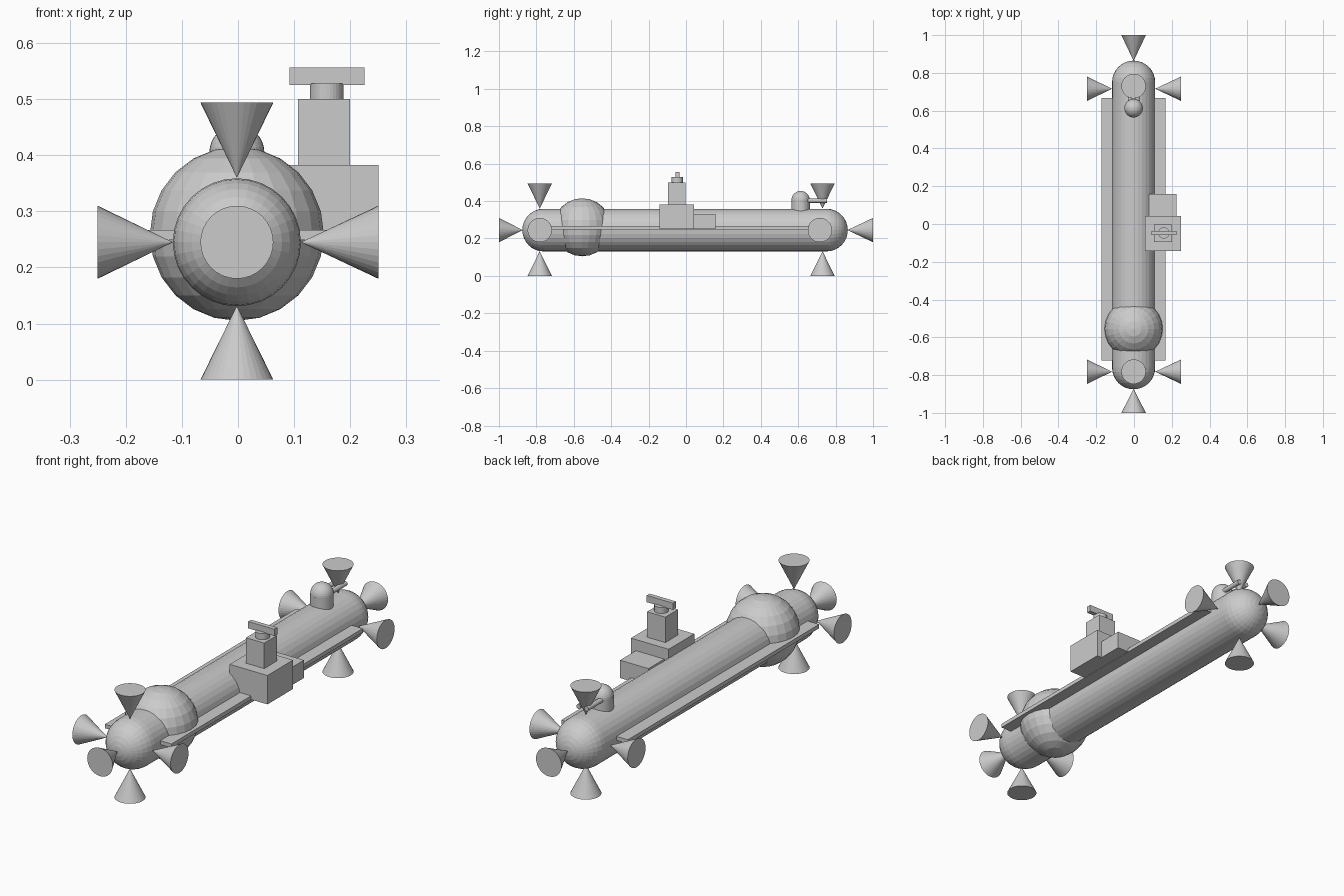
import bpy, bmesh
from math import pi, sin, cos
from mathutils import Vector, Matrix

if "Cube" in bpy.data.objects:
    bpy.data.objects.remove(bpy.data.objects["Cube"])

CX, CZ = -0.002, 0.245   # hull axis
R = 0.114                # hull radius


def finish(name, bm):
    bmesh.ops.recalc_face_normals(bm, faces=bm.faces)
    mesh = bpy.data.meshes.new(name)
    bm.to_mesh(mesh)
    bm.free()
    obj = bpy.data.objects.new(name, mesh)
    bpy.context.collection.objects.link(obj)
    return obj


def box(name, x, y, z):
    """Box from (min, max) pairs on each axis."""
    bm = bmesh.new()
    size = [b - a for a, b in (x, y, z)]
    mid = [(a + b) / 2 for a, b in (x, y, z)]
    bmesh.ops.create_cube(bm, size=1, matrix=Matrix.Translation(mid) @ Matrix.Diagonal((*size, 1)))
    return finish(name, bm)


def cone(name, start, end, r1, r2, segments=32):
    """Cone or cylinder running from start to end."""
    a, b = Vector(start), Vector(end)
    rot = (b - a).to_track_quat('Z', 'Y').to_matrix().to_4x4()
    bm = bmesh.new()
    bmesh.ops.create_cone(bm, cap_ends=True, segments=segments, radius1=r1, radius2=r2,
                          depth=(b - a).length, matrix=Matrix.Translation((a + b) / 2) @ rot)
    return finish(name, bm)


def sphere(name, centre, r, u, v):
    bm = bmesh.new()
    bmesh.ops.create_uvsphere(bm, u_segments=u, v_segments=v, radius=r,
                              matrix=Matrix.Translation(centre))
    return finish(name, bm)


# Hull: a capsule profile spun around the long axis
bm = bmesh.new()
arc = [i * pi / 16 for i in range(9)]
profile = [(R * sin(t), -0.761 - R * cos(t)) for t in arc]
profile += [(R * cos(t), 0.751 + R * sin(t)) for t in arc]
verts = [bm.verts.new((CX + r, y, CZ)) for r, y in profile]
edges = [bm.edges.new(pair) for pair in zip(verts, verts[1:])]
bmesh.ops.spin(bm, geom=verts + edges, cent=(CX, 0, CZ), axis=(0, 1, 0),
               angle=2 * pi, steps=32, use_duplicate=False)
bmesh.ops.remove_doubles(bm, verts=bm.verts, dist=0.0005)
finish("hull", bm)

# Bulging sphere near the front and flat plate through the hull
sphere("front_bulge", (CX, -0.555, 0.26), 0.155, 24, 12)
box("side_plate", (-0.172, 0.167), (-0.722, 0.668), (0.249, 0.267))

# Five thruster cones at each end: left, right, top, bottom and end
for end, side_y, top_y, tip_y, base_y in (("front", -0.782, -0.782, -0.873, -1.0),
                                          ("rear", 0.716, 0.73, 0.863, 1.0)):
    for side, sx in (("left", -1), ("right", 1)):
        cone(f"{end}_{side}_thruster", (sx * 0.25, side_y, CZ),
             (CX + sx * R, side_y, CZ), 0.065, 0)
    cone(f"{end}_top_thruster", (CX, top_y, 0.494), (CX, top_y, 0.36), 0.065, 0)
    cone(f"{end}_bottom_thruster", (CX, top_y, 0), (CX, top_y, 0.132), 0.065, 0)
    cone(f"{end}_end_thruster", (CX, base_y, CZ), (CX, tip_y, CZ), 0.065, 0)

# Bridge tower on the right side, with its scanner
box("bridge_base", (0.058, 0.25), (-0.143, 0.043), (0.25, 0.383))
box("bridge_annex", (0.08, 0.225), (0.04, 0.158), (0.25, 0.332))
box("bridge_tower", (0.107, 0.2), (-0.095, -0.003), (0.38, 0.5))
cone("scanner_post", (0.158, -0.047, 0.498), (0.158, -0.047, 0.528), 0.03, 0.03)
box("scanner_bar", (0.092, 0.225), (-0.057, -0.036), (0.525, 0.556))

# Rear turret with a domed top and twin barrels
cone("turret_base", (CX, 0.613, 0.335), (CX, 0.613, 0.403), 0.049, 0.049)
sphere("turret_dome", (CX, 0.613, 0.405), 0.049, 32, 16)
for side, sx in (("left", -1), ("right", 1)):
    cone(f"turret_{side}_barrel", (CX + sx * 0.02, 0.62, 0.402),
         (CX + sx * 0.02, 0.755, 0.402), 0.011, 0.011, 16)
